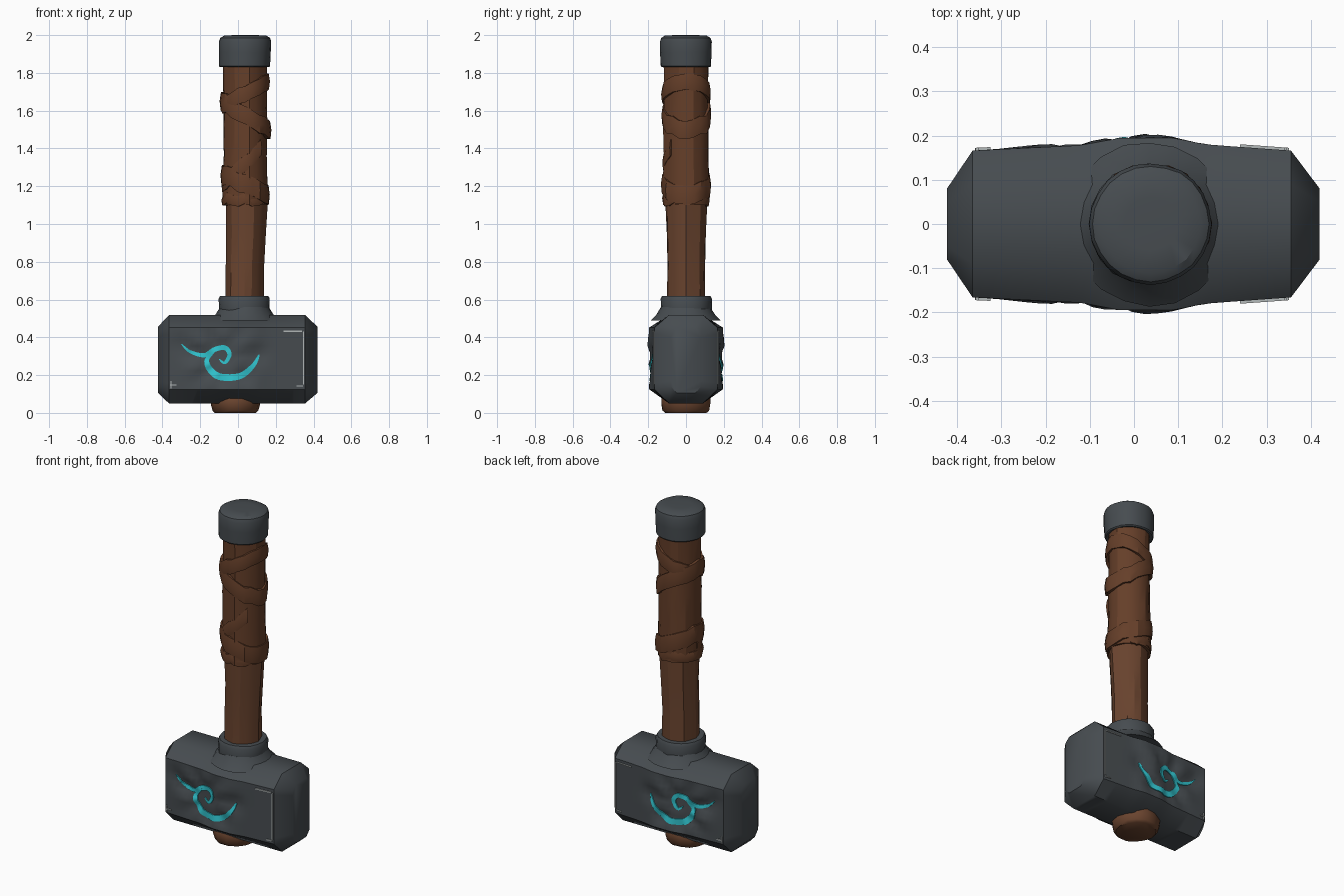
import bpy, bmesh, math, random
from mathutils import Vector
from mathutils.bvhtree import BVHTree

random.seed(4)
if "Cube" in bpy.data.objects:
    bpy.data.objects.remove(bpy.data.objects["Cube"])


def material(name, r, g, b):
    m = bpy.data.materials.new(name)
    m.use_nodes = True
    m.diffuse_color = (r, g, b, 1)
    m.node_tree.nodes["Principled BSDF"].inputs["Base Color"].default_value = (r, g, b, 1)
    return m


STEEL = material("dark steel", 0.062, 0.072, 0.080)
WOOD = material("brown wood", 0.145, 0.058, 0.028)
LEATHER = material("brown leather", 0.130, 0.049, 0.022)
GLOW = material("cyan inlay", 0.03, 0.55, 0.62)
WEAR = material("worn edge", 0.45, 0.48, 0.48)


def skin(name, rings, mat, angle=35, loop=False):
    """Join rings of points into one closed surface."""
    bm = bmesh.new()
    vs = [[bm.verts.new(p) for p in ring] for ring in rings]
    pairs = list(zip(vs, vs[1:])) + ([(vs[-1], vs[0])] if loop else [])
    for a, b in pairs:
        for i in range(len(a)):
            j = (i + 1) % len(a)
            bm.faces.new((a[i], a[j], b[j], b[i]))
    if not loop:
        bm.faces.new(vs[0])
        bm.faces.new(vs[-1])
    bmesh.ops.recalc_face_normals(bm, faces=bm.faces)
    mesh = bpy.data.meshes.new(name)
    bm.to_mesh(mesh)
    bm.free()
    mesh.materials.append(mat)
    obj = bpy.data.objects.new(name, mesh)
    bpy.context.collection.objects.link(obj)
    bpy.ops.object.select_all(action="DESELECT")
    obj.select_set(True)
    bpy.context.view_layer.objects.active = obj
    bpy.ops.object.shade_smooth_by_angle(angle=math.radians(angle))
    return obj


def turned(name, profile, mat, sides=24, rough=0.0, angle=35):
    """Round part from (z, centre x, radius) rows, with hewn columns."""
    column = [random.uniform(-rough, rough) for _ in range(sides)]
    rings = []
    for z, cx, r in profile:
        ring = []
        for i in range(sides):
            a = 2 * math.pi * i / sides
            q = r + column[i] + random.uniform(-rough, rough) / 2
            ring.append((cx + q * math.cos(a), q * math.sin(a), z))
        rings.append(ring)
    return skin(name, rings, mat, angle)


def smooth_path(points, steps=6):
    """Catmull-Rom curve through the points."""
    p = [Vector(q) for q in [points[0]] + points + [points[-1]]]
    out = []
    for i in range(1, len(p) - 2):
        a, b, c, d = p[i - 1:i + 3]
        for k in range(steps):
            t = k / steps
            out.append(0.5 * (2 * b + (c - a) * t + (2 * a - 5 * b + 4 * c - d) * t * t
                              + (3 * b - a - 3 * c + d) * t ** 3))
    return out + [p[-1]]


# Inlay strokes in x, z
STROKES = [
    smooth_path([(-.30, .365), (-.255, .325), (-.18, .305), (-.125, .335),
                 (-.07, .345), (-.045, .31), (-.07, .265), (-.10, .285)]),
    smooth_path([(-.12, .33), (-.165, .28), (-.145, .225), (-.09, .19),
                 (.01, .195), (.08, .25), (.113, .31)]),
]


# Hammer head: octagonal block, swollen at the middle, dented round the inlay
def half_depth(x):
    rows = [(-.365, .166), (-.12, .178), (-.03, .195), (.09, .195), (.16, .18), (.355, .166)]
    for (x0, y0), (x1, y1) in zip(rows, rows[1:]):
        if x <= x1:
            return y0 + (y1 - y0) * (x - x0) / (x1 - x0)
    return rows[-1][1]


def dent(x, z):
    d = min((Vector((x, z)) - p).length for s in STROKES for p in s)
    r = math.hypot(x + .08, z - .28)
    edge = max(0, min(1, (z - .13) / .04, (.45 - z) / .04))
    ripple = .010 * math.sin(7 * math.atan2(z - .28, x + .08)) * math.exp(-((r - .13) / .07) ** 2)
    return edge * (.016 * math.exp(-(d / .04) ** 2) + ripple)


def head_ring(x, hy, low, high, ty, bottom, top, dented):
    zs = [low + (high - low) * i / 10 for i in range(11)]
    wall = [(hy - (dent(x, z) if dented else 0), z) for z in zs]
    front = [(x, -y, z) for y, z in wall]
    back = [(x, y, z) for y, z in reversed(wall)]
    return front + [(x, -ty, top), (x, ty, top)] + back + [(x, ty, bottom), (x, -ty, bottom)]


body = []
for i in range(25):
    x = -.365 + .03 * i
    body.append(head_ring(x, half_depth(x), .125, .452, .09, .05, .518, 0 < i < 24))
ends = [head_ring(x, .08, .14, .43, .05, .105, .457, False) for x in (-.423, .42)]
head = skin("hammer_head", [ends[0]] + body + [ends[1]], STEEL, 42)

bm = bmesh.new()
bm.from_mesh(head.data)
surface = BVHTree.FromBMesh(bm)
bm.free()


def ribbon(name, path, width, mat, side, taper=True):
    """Thin plate lying on the front (-1) or back (+1) wall of the head."""
    path = [Vector(p) for p in path]
    rings = []
    for i, p in enumerate(path):
        t = (path[min(i + 1, len(path) - 1)] - path[max(i - 1, 0)]).normalized()
        w = width / 2
        if taper:
            w *= max(.12, math.sin(math.pi * i / (len(path) - 1)) ** .6)
        across = Vector((-t.y, t.x)) * w
        edge = []
        for q in (p + across, p - across):
            hit = surface.ray_cast(Vector((q.x, side, q.y)), Vector((0, -side, 0)))[0]
            edge.append((q.x, abs(hit.y), q.y))
        (xa, ya, za), (xb, yb, zb) = edge
        rings.append([(xa, side * (ya + .006), za), (xb, side * (yb + .006), zb),
                      (xb, side * (yb - .003), zb), (xa, side * (ya - .003), za)])
    skin(name, rings, mat, 40)


# Glowing inlay and worn panel edges on both walls
CHIPS = [[(.347, .15), (.347, .43)], [(-.36, .148), (-.325, .148)],
         [(-.355, .13), (-.355, .17)], [(.31, .143), (.345, .143)],
         [(.24, .432), (.34, .432)]]
for label, side in (("front", -1), ("back", 1)):
    for n, stroke in enumerate(STROKES):
        ribbon(f"{label}_inlay_{n + 1}", stroke, (.026, .036)[n], GLOW, side)
    for n, chip in enumerate(CHIPS):
        ribbon(f"{label}_edge_wear_{n + 1}", chip, .006, WEAR, side, False)

# Socket flaring out of the head, and its collar
turned("socket_flare", [(.49, .035, .185), (.52, .035, .155), (.56, .035, .130)], STEEL, 20, .003)
turned("collar", [(.50, .033, .128), (.53, .033, .134), (.605, .033, .136), (.62, .033, .128)],
       STEEL, 20, .002)

# Wooden shaft and its butt under the head
turned("shaft", [(.45, .03, .098), (.62, .035, .099), (.78, .036, .099), (.95, .042, .102),
                 (1.12, .045, .108)], WOOD, 16, .005, 22)
turned("shaft_butt", [(0, -.015, .108), (.012, -.015, .122), (.045, -.015, .130),
                      (.075, -.015, .131), (.12, -.01, .10)], WOOD, 14, .004, 40)

# Leather grip
turned("grip", [(1.10, .04, .118), (1.22, .04, .118), (1.36, .04, .114), (1.50, .04, .116),
                (1.66, .04, .113), (1.85, .04, .115)], LEATHER, 18, .006, 22)


def band(name, left_z, right_z, width, radius, start=0, sweep=360):
    """Slanted leather strap round the grip; heights at -x and +x."""
    closed = sweep == 360
    count = max(6, sweep // 18)
    rings = []
    for i in range(count if closed else count + 1):
        a = math.radians(start + sweep * i / count)
        u = (1 + math.cos(a)) / 2
        z = left_z + (right_z - left_z) * u + random.uniform(-.010, .010)
        r = radius + random.uniform(-.004, .004)
        h = width / 2
        rings.append([(.038 + q * math.cos(a), .002 + q * math.sin(a), z + dz) for q, dz in
                      ((r - .025, -h), (r, -h), (r + .005, 0), (r - .002, h), (r - .025, h))])
    skin(name, rings, LEATHER, 30, closed)


band("upper_strap", 1.63, 1.76, .085, .126)
band("middle_strap", 1.65, 1.50, .095, .130)
band("lower_strap", 1.26, 1.16, .100, .129)
band("front_cross_strap", 1.21, 1.43, .085, .123, 175, 140)
band("grip_hem", 1.13, 1.13, .055, .121)

# Steel cap on the end of the grip
turned("end_cap", [(1.83, .034, .128), (1.836, .034, .134), (1.91, .036, .137),
                   (1.965, .037, .138), (1.985, .038, .131), (1.997, .038, .112),
                   (2.0, .038, .06)], STEEL, 24, .0015, 30)
